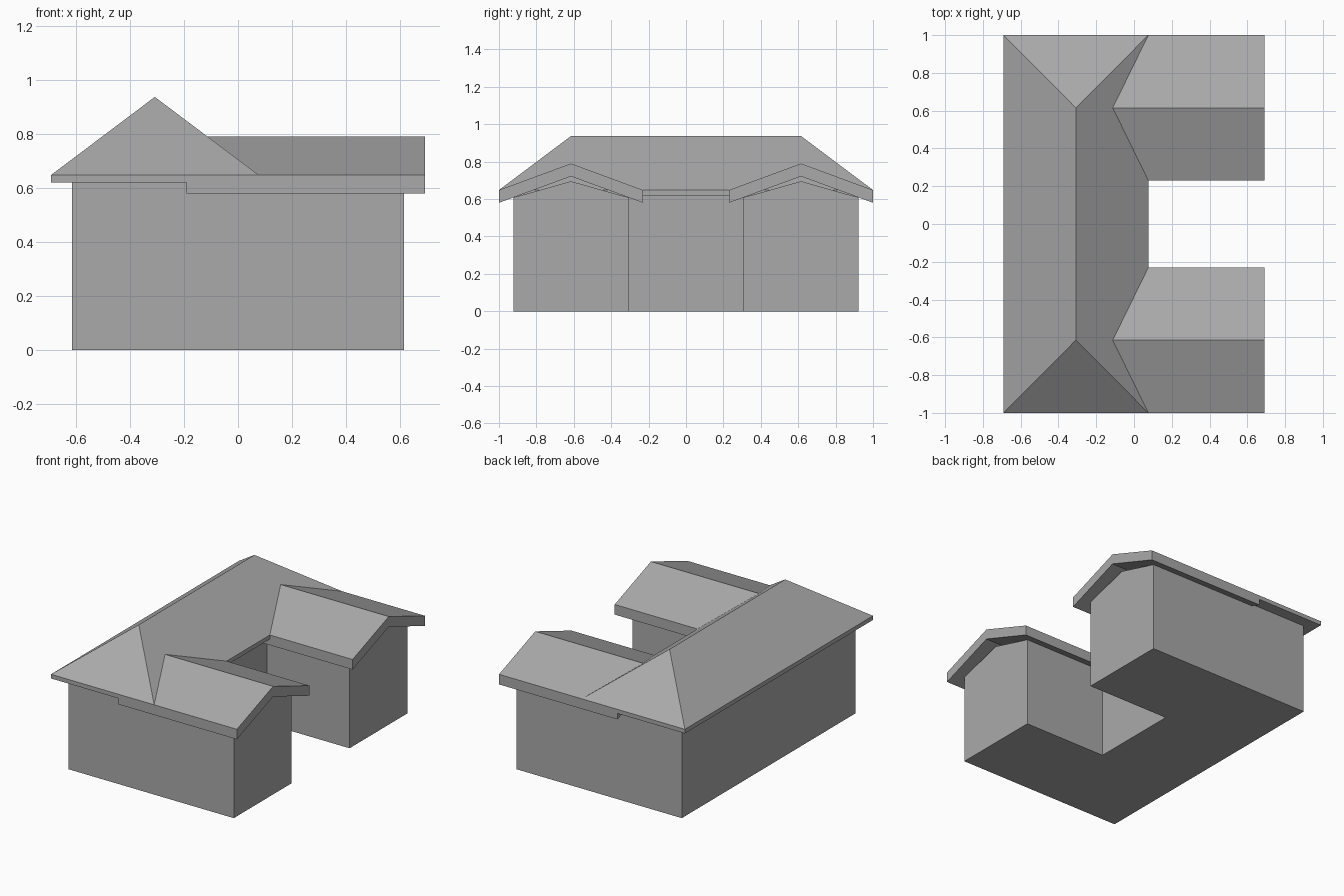
import bpy
import bmesh

cube = bpy.data.objects.get("Cube")
if cube:
    bpy.data.objects.remove(cube, do_unlink=True)

GREY = (0.4, 0.4, 0.4, 1)
mat = bpy.data.materials.new("plain grey")
mat.use_nodes = True
mat.diffuse_color = GREY
mat.node_tree.nodes["Principled BSDF"].inputs["Base Color"].default_value = GREY


def finish(name, bm):
    bmesh.ops.recalc_face_normals(bm, faces=bm.faces)
    mesh = bpy.data.meshes.new(name)
    bm.to_mesh(mesh)
    bm.free()
    mesh.materials.append(mat)
    obj = bpy.data.objects.new(name, mesh)
    bpy.context.collection.objects.link(obj)
    return obj


def extrude(name, points, offset):
    """Closed prism from one flat outline."""
    bm = bmesh.new()
    face = bm.faces.new([bm.verts.new(p) for p in points])
    out = bmesh.ops.extrude_face_region(bm, geom=[face])
    moved = [v for v in out["geom"] if isinstance(v, bmesh.types.BMVert)]
    bmesh.ops.translate(bm, verts=moved, vec=offset)
    return finish(name, bm)


WALL_X, WALL_Y, INNER_Y = 0.615, 0.923, 0.308
ROOF_X, EAVE, RIDGE_Y = 0.692, 0.648, 0.615

# U-shaped body
outline = [(-WALL_X, -WALL_Y), (WALL_X, -WALL_Y), (WALL_X, -INNER_Y), (0, -INNER_Y),
           (0, INNER_Y), (WALL_X, INNER_Y), (WALL_X, WALL_Y), (-WALL_X, WALL_Y)]
extrude("walls", [(x, y, 0) for x, y in outline], (0, 0, 0.608))

# Strip of main wall reaching the hip roof soffit
extrude("main_wall_top", [(-WALL_X, -WALL_Y, 0.608), (-0.19, -WALL_Y, 0.608),
                          (-0.19, WALL_Y, 0.608), (-WALL_X, WALL_Y, 0.608)], (0, 0, 0.012))
extrude("courtyard_wall_top", [(-0.1, -INNER_Y, 0.608), (0, -INNER_Y, 0.608),
                               (0, INNER_Y, 0.608), (-0.1, INNER_Y, 0.608)], (0, 0, 0.012))

# Main hip roof: thin eave box with a ridge above
bm = bmesh.new()
x0, x1 = -ROOF_X, 0.076
corners = [(x0, -1), (x1, -1), (x1, 1), (x0, 1)]
low = [bm.verts.new((x, y, 0.62)) for x, y in corners]
top = [bm.verts.new((x, y, EAVE)) for x, y in corners]
front, back = [bm.verts.new(((x0 + x1) / 2, y, 0.937)) for y in (-RIDGE_Y, RIDGE_Y)]
bm.faces.new(low)
for i in range(4):
    j = (i + 1) % 4
    bm.faces.new((low[i], low[j], top[j], top[i]))
bm.faces.new((top[0], top[1], front))
bm.faces.new((top[1], top[2], back, front))
bm.faces.new((top[2], top[3], back))
bm.faces.new((top[3], top[0], front, back))
finish("main_hip_roof", bm)

# Wings: gable wall top and folded roof slab
for side, s in (("front", -1), ("back", 1)):
    mid, half, wall = s * RIDGE_Y, 0.385, 0.308
    extrude(side + "_wing_gable", [(0, mid - wall, 0.608), (0, mid, 0.695),
                                   (0, mid + wall, 0.608)], (WALL_X, 0, 0))
    slab = [(mid - half, 0.58), (mid, 0.721), (mid + half, 0.58),
            (mid + half, EAVE), (mid, 0.79), (mid - half, EAVE)]
    extrude(side + "_wing_roof", [(-0.19, y, z) for y, z in slab], (ROOF_X + 0.19, 0, 0))
